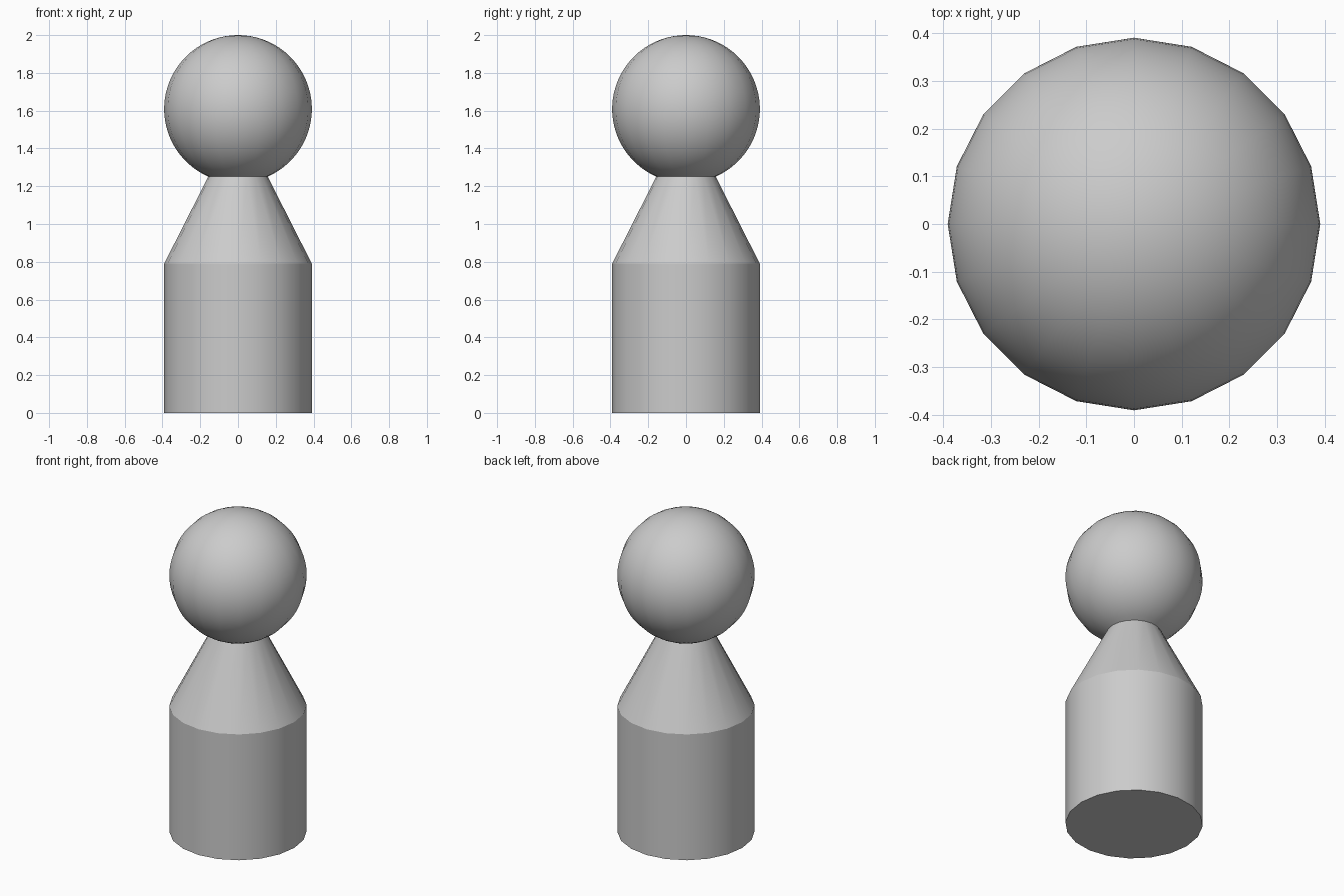
import bpy, bmesh, math

if "Cube" in bpy.data.objects:
    bpy.data.objects.remove(bpy.data.objects["Cube"])

SIDES = 20
R = 0.391            # radius of body and head
HEAD_Z = 2.0 - R     # head centre height
NECK_Z = 1.251       # height where head meets the neck


def lathe(name, profile):
    """Revolve an (r, z) profile about z and shade it smooth by angle."""
    bm = bmesh.new()
    rings = []
    for r, z in profile:
        if r < 1e-5:
            rings.append([bm.verts.new((0, 0, z))] * SIDES)
        else:
            rings.append([bm.verts.new((r * math.cos(2 * math.pi * i / SIDES),
                                        r * math.sin(2 * math.pi * i / SIDES), z))
                          for i in range(SIDES)])
    for low, high in zip(rings, rings[1:]):
        for i in range(SIDES):
            j = (i + 1) % SIDES
            quad = [low[i], low[j], high[j], high[i]]
            bm.faces.new(list(dict.fromkeys(quad)))
    mesh = bpy.data.meshes.new(name)
    bm.to_mesh(mesh)
    bm.free()
    obj = bpy.data.objects.new(name, mesh)
    bpy.context.collection.objects.link(obj)
    bpy.ops.object.select_all(action='DESELECT')
    obj.select_set(True)
    bpy.context.view_layer.objects.active = obj
    bpy.ops.object.shade_smooth_by_angle(angle=math.radians(25))
    return obj


# Cylindrical body with tapered shoulders up to the neck
start = math.asin((NECK_Z - HEAD_Z) / R)
neck_r = R * math.cos(start)
lathe("body", [(0, 0), (R, 0), (R, 0.79), (neck_r, NECK_Z)])

# Ball head, cut off where it joins the neck
STEPS = 32
angles = [start + (math.pi / 2 - start) * i / STEPS for i in range(STEPS + 1)]
lathe("head", [(R * math.cos(a), HEAD_Z + R * math.sin(a)) for a in angles])
